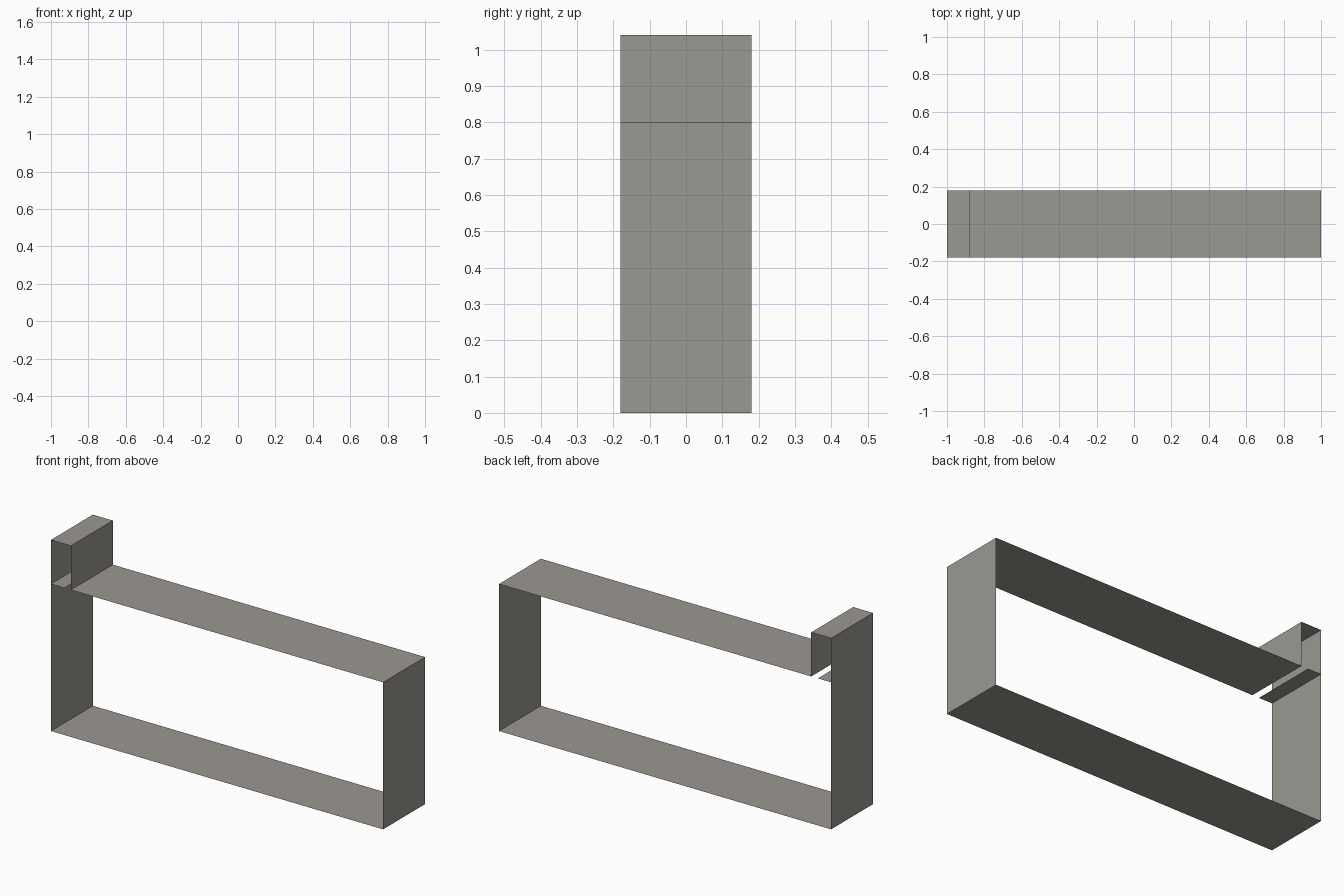
import bpy

if "Cube" in bpy.data.objects:
    bpy.data.objects.remove(bpy.data.objects["Cube"])

HALF_DEPTH = 0.18

stone = bpy.data.materials.new("warm_grey")
stone.diffuse_color = (0.33, 0.315, 0.285, 1)
stone.use_nodes = True
stone.node_tree.nodes["Principled BSDF"].inputs["Base Color"].default_value = stone.diffuse_color


def ribbon(name, profile):
    """Extrude an open x-z profile along y into a thin open-sided shell."""
    n = len(profile)
    verts = [(x, y, z) for y in (-HALF_DEPTH, HALF_DEPTH) for x, z in profile]
    faces = [(i, i + 1, n + i + 1, n + i) for i in range(n - 1)]
    mesh = bpy.data.meshes.new(name)
    mesh.from_pydata(verts, [], faces)
    mesh.materials.append(stone)
    obj = bpy.data.objects.new(name, mesh)
    bpy.context.collection.objects.link(obj)
    return obj


# Outer shell: left wall, floor, right wall, roof, then up and over the stub
ribbon("outer_shell", [(-1, 1.04), (-1, 0), (1, 0), (1, 0.8),
                       (-0.88, 0.8), (-0.88, 1.04), (-1, 1.04)])

# Small ledge inside the raised stub
ribbon("inner_ledge", [(-0.92, 0.8), (-1, 0.8)])
